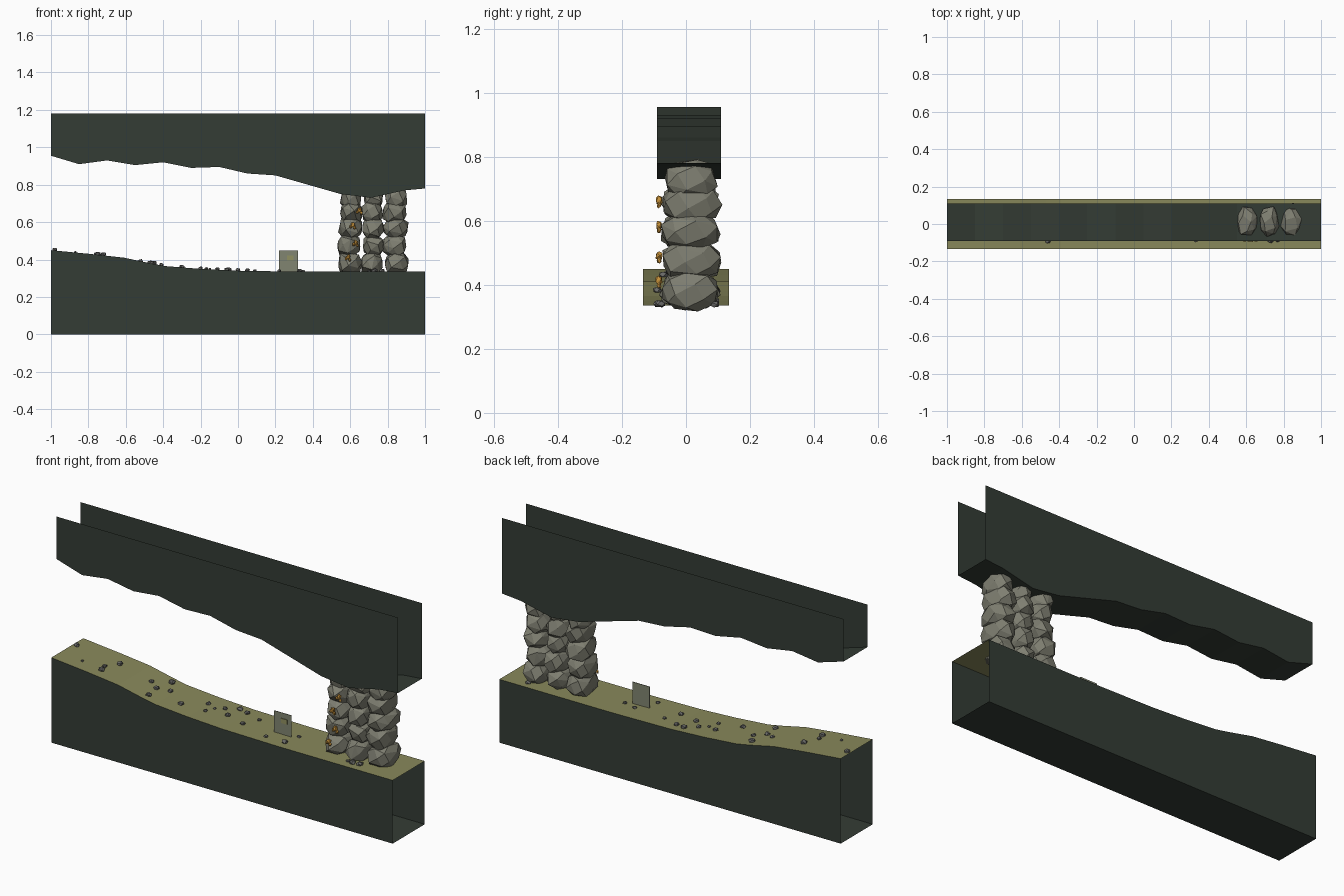
import bpy, bmesh, math, random
from mathutils import Vector

random.seed(4)
cube = bpy.data.objects.get("Cube")
if cube:
    bpy.data.objects.remove(cube)


def material(name, rgb):
    m = bpy.data.materials.new(name)
    m.use_nodes = True
    m.diffuse_color = (*rgb, 1)
    bsdf = m.node_tree.nodes["Principled BSDF"]
    bsdf.inputs["Base Color"].default_value = (*rgb, 1)
    bsdf.inputs["Roughness"].default_value = 0.9
    return m


DARK = material("dark_earth", (.034, .045, .035))
OLIVE = material("olive_ground", (.25, .25, .105))
ROCK = material("boulder_grey", (.21, .21, .165))
PEBBLE = material("pebble_grey", (.14, .14, .135))
GOLD = material("gold_ore", (.6, .3, .045))
SIGN = material("sign_grey", (.22, .235, .165))
MARK = material("sign_mark", (.28, .28, .12))


def finish(name, bm, *mats):
    mesh = bpy.data.meshes.new(name)
    bm.to_mesh(mesh)
    bm.free()
    for m in mats:
        mesh.materials.append(m)
    obj = bpy.data.objects.new(name, mesh)
    bpy.context.collection.objects.link(obj)
    return obj


def terrain(name, profile, flat_z, y0, y1, mats, close_flat):
    """Open-ended channel: a profiled surface with front and back walls."""
    bm = bmesh.new()
    rows = [[bm.verts.new(p) for p in ((x, y0, flat_z), (x, y0, z), (x, y1, z), (x, y1, flat_z))]
            for x, z in profile]
    for a, b in zip(rows, rows[1:]):
        for i in range(4 if close_flat else 3):
            j = (i + 1) % 4
            f = bm.faces.new((a[i], b[i], b[j], a[j]))
            f.material_index = 1 if i == 1 and len(mats) > 1 else 0
    bmesh.ops.recalc_face_normals(bm, faces=bm.faces)
    # the profiled surface must face away from the flat side
    mid = next(f for f in bm.faces if abs(f.normal.z) > .8 and f.calc_center_median().z != flat_z)
    if (mid.normal.z > 0) != (profile[0][1] > flat_z):
        bmesh.ops.reverse_faces(bm, faces=bm.faces)
    return finish(name, bm, *mats)


def stone(bm, centre, size, count=26, rough=.12):
    """Faceted stone: hull of jittered points spread over an ellipsoid."""
    verts = []
    turn = random.uniform(0, math.tau)
    for i in range(count):
        h = 1 - 2 * (i + .5) / count
        r = math.sqrt(1 - h * h)
        a = turn + i * math.pi * (3 - math.sqrt(5))
        p = Vector((r * math.cos(a), r * math.sin(a), h))
        p = Vector([math.copysign(abs(c) ** .8, c) for c in p])
        p *= 1 + random.uniform(-rough, rough * .6)
        verts.append(bm.verts.new(Vector(centre) + Vector([c * s for c, s in zip(p, size)])))
    out = bmesh.ops.convex_hull(bm, input=verts)
    loose = [v for v in out["geom_interior"] if isinstance(v, bmesh.types.BMVert)]
    bmesh.ops.delete(bm, geom=loose, context="VERTS")


# Ground and roof channels
ground = [(-1, .45), (-.79, .43), (-.61, .41), (-.47, .38), (-.39, .365),
          (-.2, .35), (0, .34), (.33, .335), (1, .335)]
roof = [(-1, .955), (-.85, .91), (-.7, .93), (-.55, .905), (-.4, .92), (-.25, .89), (-.1, .895),
        (.05, .86), (.2, .85), (.55, .75), (.71, .73), (.89, .77), (1, .78)]
terrain("cave_floor", ground, 0, -.134, .134, (DARK, OLIVE), True)
terrain("cave_roof", roof, 1.18, -.09, .11, (DARK,), False)


def ground_z(x):
    for (xa, za), (xb, zb) in zip(ground, ground[1:]):
        if x <= xb:
            return za + (zb - za) * (x - xa) / (xb - xa)


# Boulder wall: three stacked columns
for name, cx, half in (("left", .6, .066), ("middle", .722, .06), ("right", .84, .068)):
    for row, z in enumerate((.38, .475, .57, .655, .73)):
        bm = bmesh.new()
        centre = (cx + random.uniform(-.008, .008), .015 + random.uniform(-.006, .006), z)
        slim = .9 if row == 4 else 1
        stone(bm, centre, (half * slim, .092 * slim, .063))
        bmesh.ops.dissolve_limit(bm, angle_limit=.2, verts=bm.verts, edges=bm.edges)
        finish(f"boulder_{name}_{row + 1}", bm, ROCK)

# Loose pebbles scattered on the ground
spots = [(-.98, .05), (-.87, -.06), (-.76, -.03), (-.75, -.07), (-.72, .04), (-.52, .02),
         (-.47, -.01), (-.45, .09), (-.41, .02), (-.46, -.09), (-.3, -.05), (-.2, .04),
         (-.15, .02), (-.11, .05), (-.05, .09), (-.06, 0), (-.17, -.03), (0, .08), (.05, -.03),
         (.09, .05), (.22, -.08), (.33, -.08), (.35, .01), (.28, .03), (.7, -.08), (.73, -.085),
         (.77, -.08), (.86, .09)]
bm = bmesh.new()
for x, y in spots:
    s = random.uniform(.008, .018)
    stone(bm, (x, y, ground_z(x) + s * .3), (s, s, s * .7), 12)
finish("pebbles", bm, PEBBLE)

# Gold ore clusters on the front of the wall
bm = bmesh.new()
for x, z in ((.65, .66), (.615, .582), (.63, .487), (.59, .41)):
    for dx, dz, s in ((0, .004, .012), (-.012, -.006, .008), (.008, -.012, .008)):
        stone(bm, (x + dx, -.084, z + dz), (s, s, s * 1.3), 9)
finish("gold_ore", bm, GOLD)


# Thin standing sign with a small mark on its front
def plate(name, x, z, w, h, y, thick, mat):
    bm = bmesh.new()
    bmesh.ops.create_cube(bm, size=1)
    bmesh.ops.scale(bm, vec=(w, thick, h), verts=bm.verts)
    bmesh.ops.translate(bm, vec=(x, y, z), verts=bm.verts)
    finish(name, bm, mat)


plate("sign_board", .27, .392, .1, .115, -.01, .003, SIGN)
plate("sign_mark", .28, .408, .035, .025, -.013, .003, MARK)
